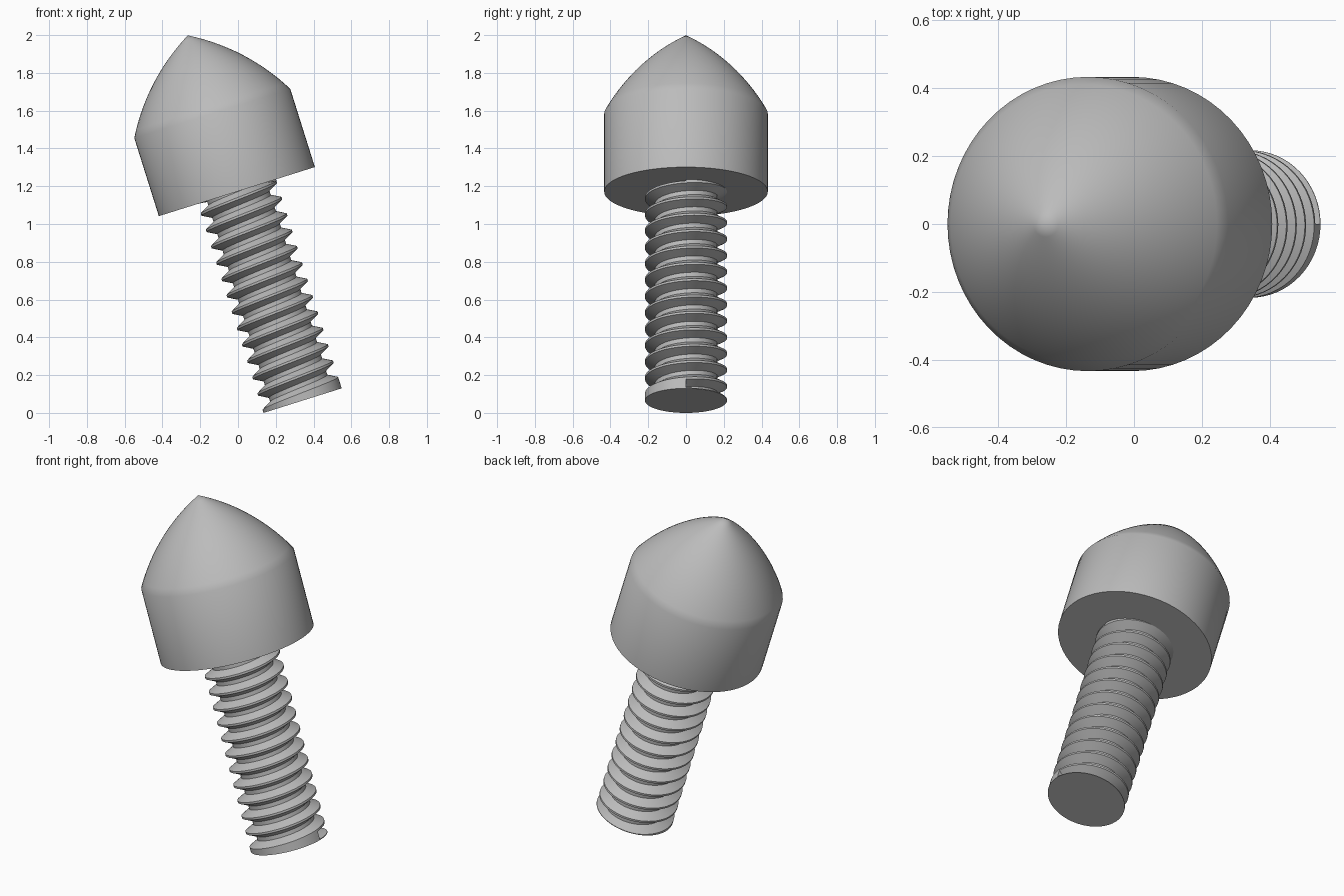
import bpy, bmesh
from math import sin, cos, pi, radians, sqrt
from mathutils import Matrix, Vector

cube = bpy.data.objects.get("Cube")
if cube:
    bpy.data.objects.remove(cube, do_unlink=True)

# Overall proportions, measured along the bolt's own axis
SHANK_LENGTH, SHANK_R, ROOT_R = 1.16, 0.217, 0.166
HEAD_R, HEAD_WALL, DOME = 0.433, 0.433, 0.434
PITCH, TURNS, FIRST = 0.0908, 13, -0.028
FLANK, ROOT_FLAT, LIP = 0.028, 0.023, 0.004
SEGMENTS = 64
TILT = Matrix.Translation((0.342, 0, 0.065)) @ Matrix.Rotation(radians(-17.46), 4, "Y")

steel = bpy.data.materials.new("grey steel")
steel.use_nodes = True
steel.diffuse_color = (0.5, 0.5, 0.5, 1)
steel.node_tree.nodes["Principled BSDF"].inputs["Base Color"].default_value = (0.5, 0.5, 0.5, 1)


def finish(bm, name):
    """Turn a bmesh into a tilted, smooth-shaded object."""
    bmesh.ops.remove_doubles(bm, verts=bm.verts, dist=0.0001)
    bmesh.ops.dissolve_degenerate(bm, edges=bm.edges, dist=0.0001)
    mesh = bpy.data.meshes.new(name)
    bm.to_mesh(mesh)
    bm.free()
    mesh.transform(TILT)
    mesh.materials.append(steel)
    obj = bpy.data.objects.new(name, mesh)
    bpy.context.collection.objects.link(obj)
    bpy.ops.object.select_all(action="DESELECT")
    obj.select_set(True)
    bpy.context.view_layer.objects.active = obj
    bpy.ops.object.shade_smooth_by_angle(angle=radians(32))


# Threaded shank: columns of thread profile climbing one pitch per turn
def thread_column(bm, i):
    profile = [(SHANK_R, 0)]
    for turn in range(TURNS):
        z = FIRST + PITCH * (turn + i / SEGMENTS)
        for r, dz in ((SHANK_R, 0), (ROOT_R, FLANK),
                      (ROOT_R, FLANK + ROOT_FLAT), (SHANK_R, 2 * FLANK + ROOT_FLAT)):
            profile.append((r, min(max(z + dz, LIP), SHANK_LENGTH)))
    profile.append((SHANK_R, SHANK_LENGTH))
    a = 2 * pi * i / SEGMENTS
    return [bm.verts.new((r * cos(a), r * sin(a), z)) for r, z in profile]


bm = bmesh.new()
columns = [thread_column(bm, i) for i in range(SEGMENTS + 1)]
for a, b in zip(columns, columns[1:]):
    for j in range(len(a) - 1):
        bm.faces.new((a[j], b[j], b[j + 1], a[j + 1]))
bm.faces.new([c[0] for c in reversed(columns[:-1])])
bm.faces.new([c[-1] for c in columns[:-1]])
# Step where the thread groove begins
bm.faces.new(columns[0][1:5])
finish(bm, "threaded_shank")

# Head: straight wall under a pointed dome, turned around the axis
half = radians(16)
arc_r = sqrt(HEAD_R ** 2 + DOME ** 2) / 2 / sin(half)
offset = arc_r * cos(half) / sqrt(2)
rim = SHANK_LENGTH + HEAD_WALL
profile = [(0, SHANK_LENGTH), (HEAD_R, SHANK_LENGTH), (HEAD_R, rim)]
STEPS = 14
for k in range(1, STEPS):
    t = pi / 4 - half + 2 * half * k / STEPS
    profile.append((HEAD_R / 2 - offset + arc_r * cos(t),
                    rim + DOME / 2 - offset + arc_r * sin(t)))
profile.append((0, rim + DOME))

bm = bmesh.new()
verts = [bm.verts.new((r, 0, z)) for r, z in profile]
edges = [bm.edges.new(pair) for pair in zip(verts, verts[1:])]
bmesh.ops.spin(bm, geom=verts + edges, cent=(0, 0, 0), axis=(0, 0, 1),
               angle=2 * pi, steps=SEGMENTS, use_merge=False)
bmesh.ops.remove_doubles(bm, verts=bm.verts, dist=0.0001)
bmesh.ops.recalc_face_normals(bm, faces=bm.faces)
finish(bm, "domed_head")
